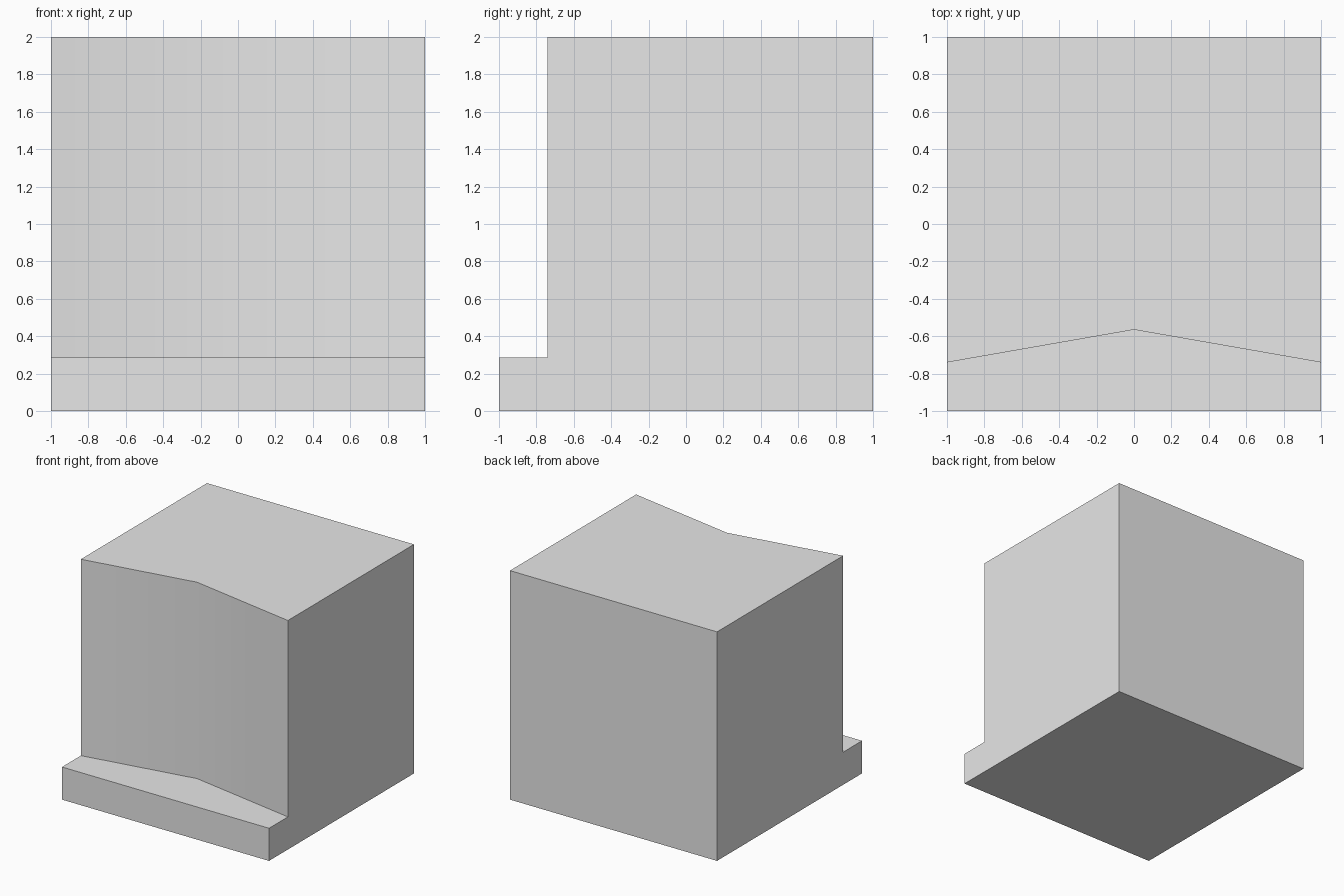
import bpy
import bmesh
from math import radians

cube = bpy.data.objects.get("Cube")
if cube:
    bpy.data.objects.remove(cube, do_unlink=True)

LEDGE_TOP, BLOCK_TOP = 0.285, 2.0
WALL_SIDE_Y, WALL_MID_Y = -0.74, -0.565

# Plain grey material
grey = bpy.data.materials.new("light_grey")
grey.use_nodes = True
grey.diffuse_color = (0.8, 0.8, 0.8, 1)
grey.node_tree.nodes["Principled BSDF"].inputs["Base Color"].default_value = (0.8, 0.8, 0.8, 1)


def raise_faces(bm, faces, height, keep=False):
    """Extrude faces straight up and return the new top faces."""
    result = bmesh.ops.extrude_face_region(bm, geom=faces, use_keep_orig=keep)["geom"]
    verts = [g for g in result if isinstance(g, bmesh.types.BMVert)]
    bmesh.ops.translate(bm, verts=verts, vec=(0, 0, height))
    return [g for g in result if isinstance(g, bmesh.types.BMFace)]


# Footprint: a front ledge and a main block sharing the folded wall line
bm = bmesh.new()
wall = [bm.verts.new((x, y, 0)) for x, y in
        ((-1, WALL_SIDE_Y), (0, WALL_MID_Y), (1, WALL_SIDE_Y))]
front = [bm.verts.new((x, -1, 0)) for x in (-1, 1)]
back = [bm.verts.new((x, 1, 0)) for x in (1, -1)]
footprint = [bm.faces.new(front + wall[::-1]), bm.faces.new(wall + back)]

# Raise everything to the ledge, then only the main block to full height
tops = raise_faces(bm, footprint, LEDGE_TOP, keep=True)
block_top = max(tops, key=lambda f: f.calc_center_median().y)
raise_faces(bm, [block_top], BLOCK_TOP - LEDGE_TOP)

# Merge flat neighbours into clean faces
bmesh.ops.dissolve_limit(bm, angle_limit=radians(1), verts=bm.verts[:], edges=bm.edges[:])
bmesh.ops.recalc_face_normals(bm, faces=bm.faces[:])

mesh = bpy.data.meshes.new("stepped_block")
bm.to_mesh(mesh)
bm.free()
mesh.materials.append(grey)
block = bpy.data.objects.new("stepped_block", mesh)
bpy.context.collection.objects.link(block)

# Smooth the shallow fold, keep the corners sharp
bpy.ops.object.select_all(action="DESELECT")
block.select_set(True)
bpy.context.view_layer.objects.active = block
bpy.ops.object.shade_smooth_by_angle(angle=radians(30))
